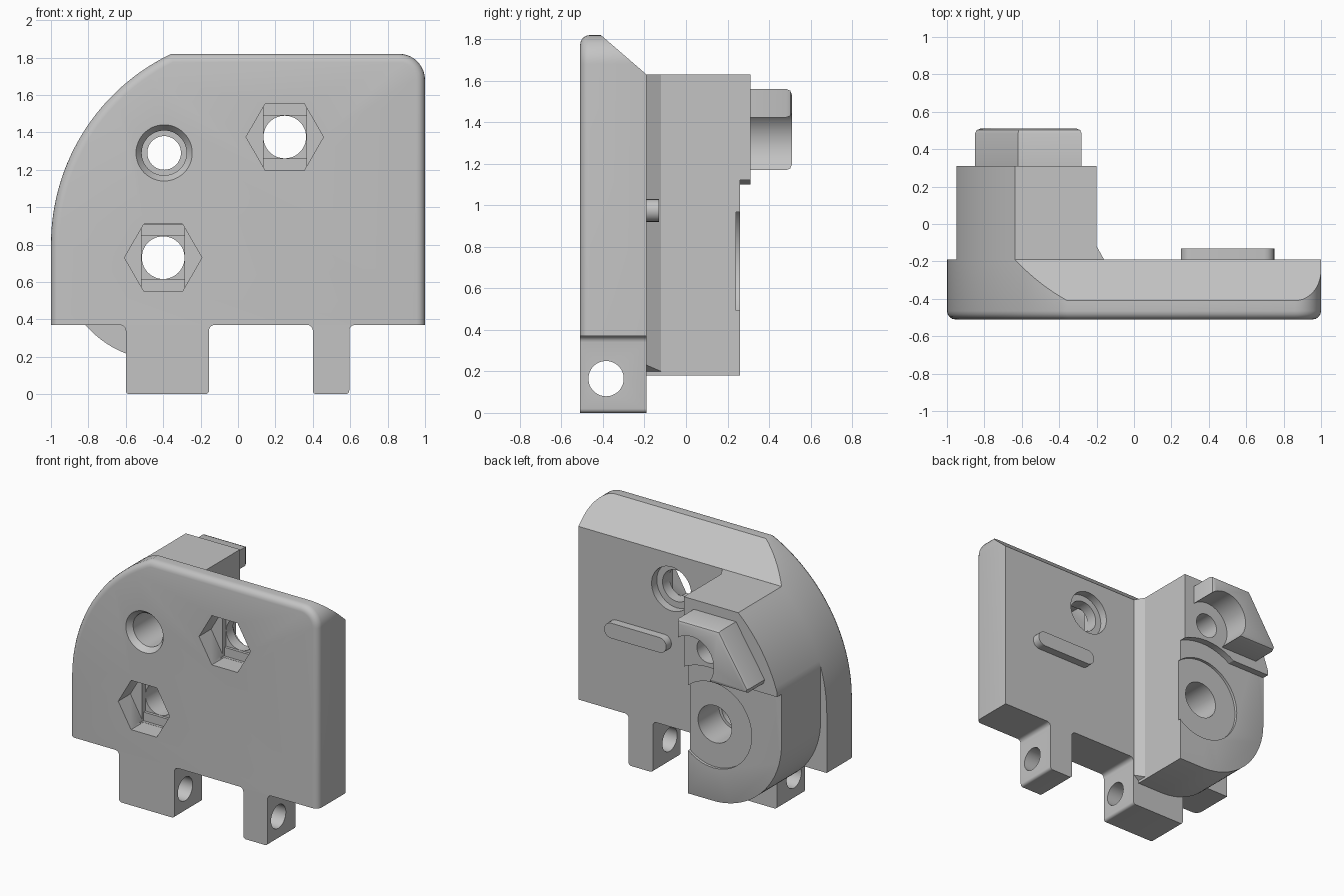
import bpy, bmesh
from math import sin, cos, radians
from mathutils import Vector

if "Cube" in bpy.data.objects:
    bpy.data.objects.remove(bpy.data.objects["Cube"])

grey = bpy.data.materials.new("plain grey")
grey.use_nodes = True
colour = (0.55, 0.55, 0.55, 1)
grey.diffuse_color = colour
grey.node_tree.nodes["Principled BSDF"].inputs["Base Color"].default_value = colour

FRONT, BACK = -0.51, -0.19      # plate faces
LOW, HIGH = 0.26, 0.31          # block rear faces


def arc(cx, cz, r, a0, a1, n=8):
    angles = [radians(a0 + (a1 - a0) * i / n) for i in range(n + 1)]
    return [(cx + r * cos(a), cz + r * sin(a)) for a in angles]


def circle(cx, cz, r, n=48):
    return arc(cx, cz, r, 0, 360, n)[:-1]


def box(cx, cz, w, h):
    return [(cx - w, cz - h), (cx + w, cz - h), (cx + w, cz + h), (cx - w, cz + h)]


def prism(name, near, y0, y1, far=None, axis="y", round_edge=None, width=0.03, steps=3, slope=None):
    """Extrude a profile along y (or x), rounding the chosen edges and trimming by a plane."""
    place = (lambda p, d: (p[0], d, p[1])) if axis == "y" else (lambda p, d: (d, p[0], p[1]))
    bm = bmesh.new()
    a = [bm.verts.new(place(p, y0)) for p in near]
    b = [bm.verts.new(place(p, y1)) for p in (far or near)]
    bm.faces.new(a)
    bm.faces.new(b[::-1])
    for i in range(len(a)):
        j = (i + 1) % len(a)
        bm.faces.new((a[j], a[i], b[i], b[j]))
    bmesh.ops.recalc_face_normals(bm, faces=bm.faces)
    if round_edge:
        edges = [e for e in bm.edges if all(round_edge(v.co) for v in e.verts)]
        bmesh.ops.bevel(bm, geom=edges, offset=width, segments=steps, profile=0.5,
                        affect="EDGES", clamp_overlap=True)
    if slope:
        cut = bmesh.ops.bisect_plane(bm, geom=bm.verts[:] + bm.edges[:] + bm.faces[:],
                                     plane_co=slope[0], plane_no=slope[1], clear_outer=True)
        rim = [e for e in cut["geom_cut"] if isinstance(e, bmesh.types.BMEdge)]
        bmesh.ops.holes_fill(bm, edges=rim, sides=0)
        bmesh.ops.recalc_face_normals(bm, faces=bm.faces)
    mesh = bpy.data.meshes.new(name)
    bm.to_mesh(mesh)
    bm.free()
    obj = bpy.data.objects.new(name, mesh)
    bpy.context.collection.objects.link(obj)
    mesh.materials.append(grey)
    return obj


def cut(targets, *args, **kw):
    cutter = prism("cutter", *args, **kw)
    cutter.hide_render = True
    for obj in targets:
        mod = obj.modifiers.new("cut", "BOOLEAN")
        mod.operation, mod.solver, mod.object = "DIFFERENCE", "EXACT", cutter
        bpy.context.view_layer.objects.active = obj
        bpy.ops.object.modifier_apply(modifier=mod.name)
    bpy.data.objects.remove(cutter)


# Main plate: swept left shoulder, rounded right corner, sloping rear top
outline = ([(-1, 0.37)] + arc(0.13, 0.8, 1.13, 180, 115.5, 32)
           + arc(0.86, 1.68, 0.14, 90, 0, 10) + [(1, 0.37)])
bottom_corners = lambda v: v.z < 0.38
plate = prism("main_plate", outline, FRONT, BACK, width=0.045, steps=4,
              slope=(Vector((0, -0.41, 1.82)), Vector((0, 0.19, 0.22))))
# Round the front rim except along the bottom
bm = bmesh.new()
bm.from_mesh(plate.data)
rim = [e for e in bm.edges if all(v.co.y < FRONT + 0.001 for v in e.verts)
       and not all(bottom_corners(v.co) for v in e.verts)]
bmesh.ops.bevel(bm, geom=rim, offset=0.045, segments=4, profile=0.5, affect="EDGES")
bm.to_mesh(plate.data)
bm.free()

# Rear block with a round lower end
shoulder = arc(0.13, 0.8, 1.13, 162.9, 132.74, 16)
foot = arc(-0.4, 0.73, 0.55, 270, 180, 24)
block = prism("rear_block",
              [(-0.95, 1.1)] + shoulder + [(-0.2, 1.63), (-0.2, 1.1), (-0.2, 0.18)] + foot,
              BACK, LOW, width=0.02, steps=2,
              round_edge=lambda v: v.y > LOW - 0.001 and v.z < 1.11 and v.x < -0.21 or
              (v.y > LOW - 0.001 and v.z < 0.2))
cap = prism("rear_block_cap", [(-0.95, 1.1)] + shoulder + [(-0.2, 1.63), (-0.2, 1.1)], LOW, HIGH)

# Corner fillet joining the block to the plate
fillet = prism("block_fillet", [(-0.2, 0.2), (-0.16, 0.23), (-0.16, 1.63), (-0.2, 1.63)],
               BACK, -0.12, far=[(-0.2, 0.2), (-0.199, 0.2), (-0.199, 1.63), (-0.2, 1.63)])

# Raised boss hooked around the screw hole
boss = prism("raised_boss",
             [(-0.28, 1.56), (-0.62, 1.56), (-0.85, 1.2), (-0.84, 1.17), (-0.28, 1.17)],
             HIGH, 0.51, round_edge=lambda v: v.y > 0.5, width=0.03, steps=2)
cut([boss], circle(-0.4, 1.29, 0.18), HIGH - 0.05, 0.6)
cut([boss], box(-0.3, 1.2, 0.13, 0.09), HIGH - 0.05, 0.6)

# Slotted key on the plate's rear face
key = prism("rear_key", arc(0.305, 0.975, 0.055, 90, 270, 10) + arc(0.695, 0.975, 0.055, -90, 90, 10),
            BACK - 0.01, -0.13)

# Hinge tabs with flared roots and a pin hole
tabs = []
for name, x0, x1 in (("left_hinge_tab", 0.4, 0.595), ("right_hinge_tab", -0.6, -0.155)):
    profile = (arc(x0 - 0.03, 0.34, 0.03, 90, 0, 5) + arc(x0 + 0.02, 0.02, 0.02, 180, 270, 4)
               + arc(x1 - 0.02, 0.02, 0.02, 270, 360, 4) + arc(x1 + 0.03, 0.34, 0.03, 180, 90, 5))
    tab = prism(name, profile, FRONT, BACK)
    cut([tab], circle(-0.385, 0.165, 0.085), x0 - 0.1, x1 + 0.1, axis="x")
    tabs.append(tab)

# Stepped hexagonal nut pockets with bolt holes
for x, z, targets in ((0.25, 1.375, [plate]), (-0.4, 0.73, [plate, block])):
    cut([plate], circle(x, z, 0.207, 6), FRONT - 0.05, -0.37)
    cut([plate], box(x, z, 0.115, 0.178), -0.4, -0.35)
    cut([plate], box(x, z, 0.115, 0.115), -0.38, -0.33)
    cut(targets, circle(x, z, 0.114), -0.4, HIGH + 0.1)
cut([plate], circle(0.25, 1.375, 0.16), -0.25, BACK + 0.03)
cut([block], circle(-0.4, 0.73, 0.135), 0.0, HIGH + 0.05)

# Shallow round seat and the curved step above it
cut([block], circle(-0.4, 0.73, 0.31, 64), LOW - 0.02, LOW + 0.02)
cut([cap], circle(-0.4, 0.73, 0.44, 64), LOW - 0.02, HIGH + 0.02)

# Countersunk screw hole
cut([plate], circle(-0.395, 1.29, 0.158), FRONT - 0.01, FRONT + 0.04, far=circle(-0.395, 1.29, 0.12))
cut([plate, block], circle(-0.395, 1.29, 0.12), FRONT + 0.02, -0.1)
cut([plate, block, cap], circle(-0.395, 1.29, 0.09), FRONT - 0.1, HIGH + 0.1)

# Smooth the round surfaces, keep corners crisp
bpy.ops.object.select_all(action="DESELECT")
for obj in [plate, block, cap, fillet, boss, key] + tabs:
    obj.select_set(True)
bpy.context.view_layer.objects.active = plate
bpy.ops.object.shade_smooth_by_angle(angle=radians(30))
